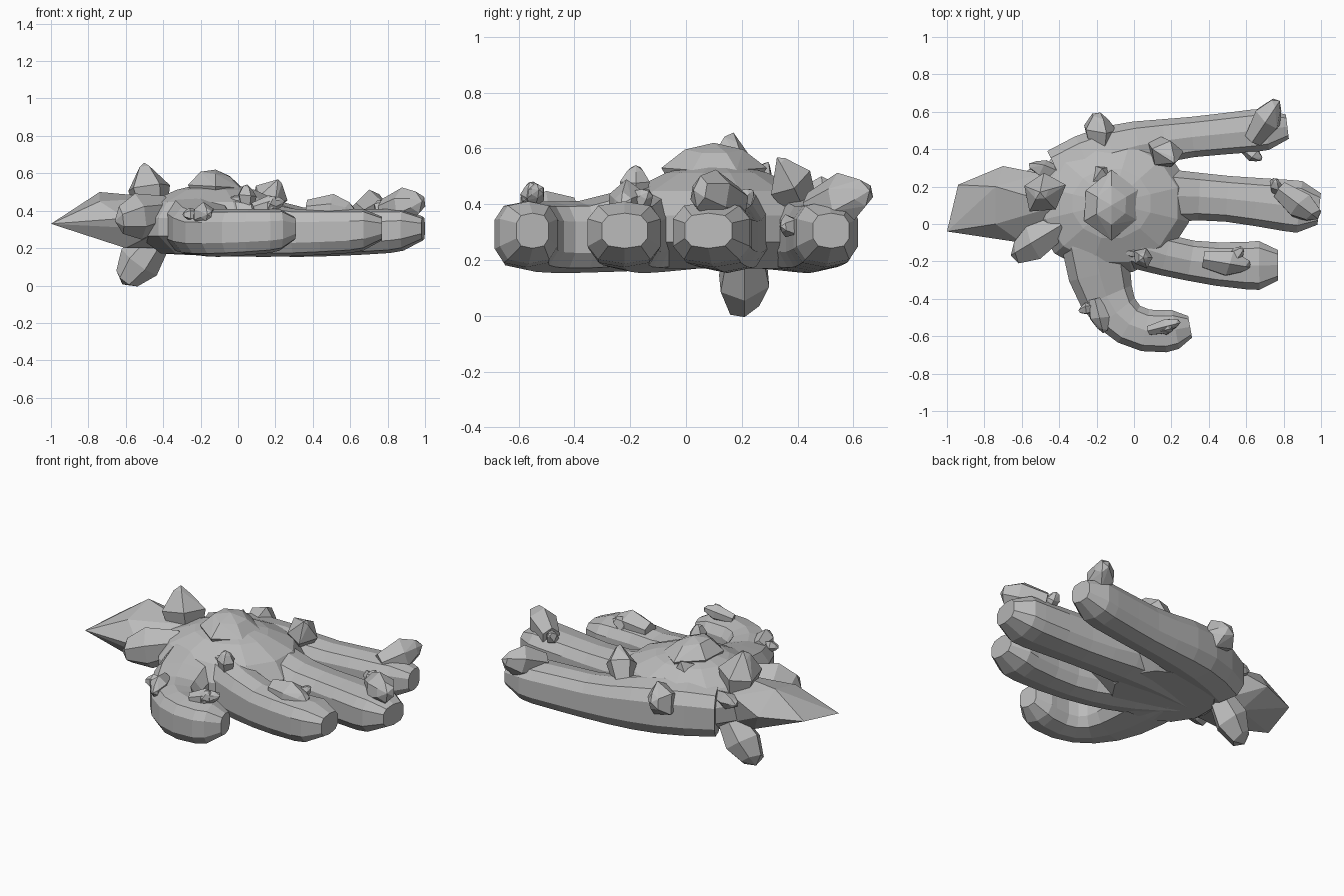
import bpy, bmesh, math
from mathutils import Vector, Matrix
from mathutils.geometry import interpolate_bezier

cube = bpy.data.objects.get("Cube")
if cube:
    bpy.data.objects.remove(cube)

stone = bpy.data.materials.new("grey stone")
stone.use_nodes = True
grey = (0.5, 0.5, 0.5, 1)
stone.diffuse_color = grey
stone.node_tree.nodes["Principled BSDF"].inputs["Base Color"].default_value = grey

LEFT, BACK, UP = Matrix.Identity(3)
PALM_CENTRE = Vector((-0.12, 0.11, 0))
FLOOR = 0.17
FINGER_TOP = 0.41


def finish(name, bm):
    """Turn the mesh under construction into a flat shaded stone object."""
    bmesh.ops.recalc_face_normals(bm, faces=bm.faces)
    mesh = bpy.data.meshes.new(name)
    bm.to_mesh(mesh)
    bm.free()
    mesh.materials.append(stone)
    part = bpy.data.objects.new(name, mesh)
    bpy.context.collection.objects.link(part)


def skin_rings(bm, rings):
    """Join rings of points into a closed tube."""
    rings = [[bm.verts.new(point) for point in ring] for ring in rings]
    for ring, following in zip(rings, rings[1:]):
        for k in range(len(ring)):
            bm.faces.new((ring[k - 1], ring[k], following[k], following[k - 1]))
    bm.faces.new(rings[0])
    bm.faces.new(rings[-1])


def circle(sides):
    """Unit directions, turned so that a flat side faces each axis."""
    for k in range(sides):
        angle = math.tau * (k + 0.5) / sides
        yield math.cos(angle), math.sin(angle)


def soften(value):
    """Push a round section towards a rounded box."""
    return math.copysign(abs(value) ** 0.7, value)


def palm_dome():
    """Oval slab with an undercut rim below and a broad peak above."""
    size = Vector((0.43, 0.38))
    levels = ((0.7, 0), (1, 0.25), (1, 0.5), (0.85, 0.73), (0.5, 0.9), (0.12, 1))
    rings = []
    for spread, rise in levels:
        z = FLOOR + rise * 0.38
        rings.append([PALM_CENTRE + Vector((c * size.x * spread, s * size.y * spread, z))
                      for c, s in circle(12)])
    bm = bmesh.new()
    skin_rings(bm, rings)
    finish("palm", bm)


def finger(name, start, bend, lead, end, root_width, tip_width, steps=9):
    """Tube along a curve, higher near the palm and rounded off at the end."""
    path = interpolate_bezier(*(Vector(p).to_3d() for p in (start, bend, lead, end)), steps)
    # One extra ring lets the blunt end round over
    path.insert(-1, path[-1].lerp(path[-2], 0.6))
    rings = []
    for i, point in enumerate(path):
        t = i / steps
        before, after = path[max(i - 1, 0)], path[min(i + 1, steps)]
        across = UP.cross(after - before).normalized()
        width = root_width + (tip_width - root_width) * t
        width *= 1 + 0.09 * math.sin(t * 9)
        nearness = max(0, 1 - (point - PALM_CENTRE).length * 2)
        top = FINGER_TOP + 0.13 * nearness
        bottom = FLOOR + 0.03 * t - 0.03 * math.sin(t * math.pi)
        middle, half = (top + bottom) / 2, (top - bottom) / 2
        if i == steps:
            width, half = width * 0.65, half * 0.6
        rings.append([point + across * soften(c) * width + UP * (middle + soften(s) * half)
                      for c, s in circle(10)])
    bm = bmesh.new()
    skin_rings(bm, rings)
    finish(name, bm)


def crystal(name, x, y, z, direction, length, girth=0.38, sides=6, blunt=0.5):
    """Faceted shard from a narrow root through a wide waist to a skewed tip."""
    root = Vector((x, y, z))
    axis = direction.normalized() * length
    turn = axis.to_track_quat('Z', 'Y')
    bm = bmesh.new()
    for along, scale in ((0, 0.65), (0.55, 1), (0.88, blunt)):
        for k, (c, s) in enumerate(circle(sides)):
            radius = girth * length * scale * (1 + 0.12 * math.sin(k * 2))
            slant = axis * along * (1 + 0.08 * c)
            bm.verts.new(root + slant + turn @ Vector((c, s, 0)) * radius)
    bm.verts.new(root + axis)
    bmesh.ops.convex_hull(bm, input=bm.verts)
    bmesh.ops.dissolve_limit(bm, angle_limit=0.1, verts=bm.verts, edges=bm.edges)
    finish(name, bm)


def wrist_wedge():
    """Large wedge with a slanted chisel edge."""
    bm = bmesh.new()
    for corner in ((-1, -0.04, 0.33), (-0.94, 0.21, 0.36), (-0.74, 0.2, 0.5),
                   (-0.74, 0, 0.45), (-0.7, 0.31, 0.36), (-0.6, -0.1, 0.36),
                   (-0.6, 0, 0.2), (-0.6, 0.2, 0.22), (-0.5, 0.27, 0.42),
                   (-0.4, 0.2, 0.2), (-0.4, -0.1, 0.3), (-0.4, 0.1, 0.47)):
        bm.verts.new(corner)
    bmesh.ops.convex_hull(bm, input=bm.verts)
    finish("wrist_wedge", bm)


# Hand
palm_dome()
wrist_wedge()
finger("back_finger", (-0.4, 0.26), (0, 0.48), (0.3, 0.45), (0.82, 0.52), 0.15, 0.1)
finger("middle_finger", (-0.3, 0.1), (0.2, 0.2), (0.5, 0.13), (0.99, 0.08), 0.15, 0.13)
finger("front_finger", (-0.3, 0.05), (0, -0.15), (0.3, -0.24), (0.77, -0.22), 0.12, 0.125)
finger("thumb", (-0.22, 0.05), (-0.2, -0.45), (-0.08, -0.65), (0.3, -0.55), 0.18, 0.09)

# Large crystals around the wrist and palm
crystal("under_crystal", -0.42, 0.21, 0.27, -LEFT * 3 - UP * 4, 0.33, girth=0.32, blunt=0.6)
crystal("tall_crystal", -0.46, 0.17, 0.36, UP * 7 - LEFT, 0.3, sides=5, blunt=0.35)
crystal("side_crystal", -0.38, 0, 0.4, -LEFT * 5 - BACK * 3 - UP, 0.33, girth=0.34, blunt=0.6)
crystal("palm_crystal", -0.12, 0.1, 0.42, UP, 0.2, girth=0.85, blunt=0.55)
crystal("palm_spike", -0.17, 0.22, 0.4, BACK + UP * 2, 0.17, girth=0.5, sides=4, blunt=0.2)
crystal("back_palm_crystal", -0.18, 0.4, 0.38, BACK * 5 + UP, 0.2, girth=0.48, sides=5)
crystal("wrist_shard", -0.4, 0.27, 0.4, BACK - LEFT * 3, 0.17, girth=0.3, sides=5)
crystal("knuckle_spike", 0.12, 0.42, 0.38, LEFT - BACK + UP * 2, 0.23, sides=5, blunt=0.3)

# Crystals on the fingers and thumb
crystal("back_tip_crystal", 0.64, 0.45, 0.38, LEFT * 2 + BACK * 3 + UP, 0.26, girth=0.34)
crystal("back_side_shard", 0.59, 0.4, 0.32, LEFT * 3 - BACK * 2, 0.11, sides=5)
crystal("middle_tip_crystal", 0.78, 0.18, 0.4, LEFT * 4 - BACK * 3 + UP, 0.26, girth=0.34, blunt=0.6)
crystal("middle_tip_shard", 0.76, 0.17, 0.38, BACK + UP, 0.1, sides=5)
crystal("front_crystal", 0.37, -0.19, 0.4, LEFT * 6 - BACK, 0.26, girth=0.31)
crystal("front_shard", 0.5, -0.22, 0.36, LEFT + BACK + UP, 0.15, girth=0.3, sides=5)
crystal("front_base_crystal", 0.05, -0.18, 0.41, UP, 0.13, girth=0.42, sides=5)
crystal("front_base_shard", 0.05, -0.17, 0.46, BACK - LEFT * 4, 0.11, girth=0.22, sides=5)
crystal("thumb_base_crystal", -0.21, -0.4, 0.38, LEFT - BACK * 4, 0.19, girth=0.32)
crystal("thumb_base_shard", -0.21, -0.44, 0.38, -LEFT * 4 - BACK, 0.09, sides=5)
crystal("thumb_tip_crystal", 0.08, -0.57, 0.41, LEFT * 4 + BACK + UP, 0.18, girth=0.25)
crystal("thumb_tip_shard", 0.15, -0.56, 0.39, UP * 2 + LEFT, 0.1, sides=5)
